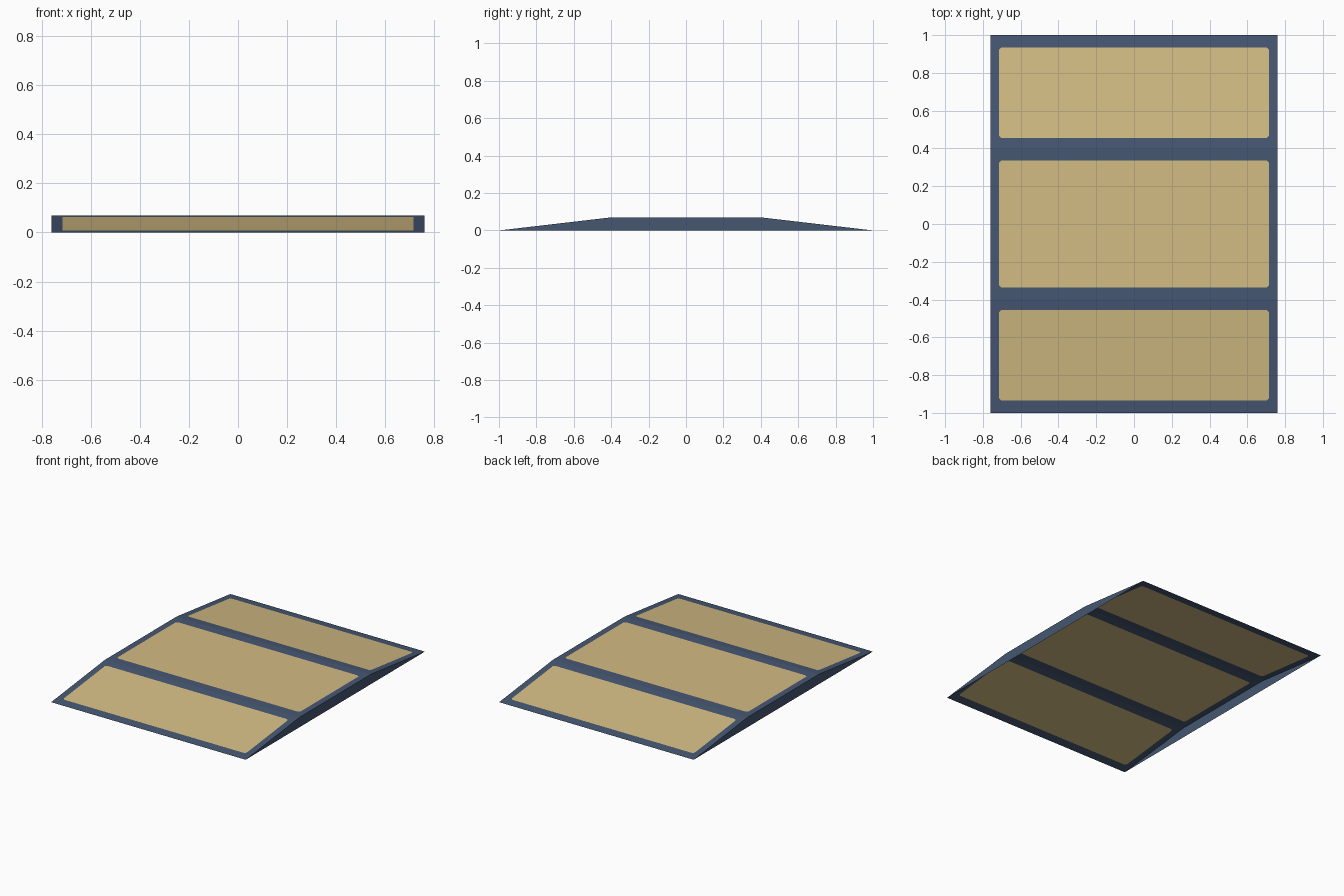
import bpy
import bmesh
from mathutils import Vector

cube = bpy.data.objects.get("Cube")
if cube:
    bpy.data.objects.remove(cube, do_unlink=True)

HALF_WIDTH, HALF_LENGTH, FLAT, HEIGHT = 0.76, 1.0, 0.4, 0.07
PANEL_HALF_WIDTH, CORNER = 0.715, 0.012


def material(name, color):
    mat = bpy.data.materials.new(name)
    mat.use_nodes = True
    mat.diffuse_color = color
    mat.node_tree.nodes["Principled BSDF"].inputs["Base Color"].default_value = color
    return mat


FRAME = material("slate blue", (0.061, 0.096, 0.168, 1))
PANEL = material("sand", (0.650, 0.500, 0.230, 1))


def on_deck(x, y):
    """Point on the folded deck: flat in the middle, sloping to both ends."""
    return Vector((x, y, HEIGHT * min(1, (HALF_LENGTH - abs(y)) / (HALF_LENGTH - FLAT))))


def make_object(name, bm):
    bmesh.ops.remove_doubles(bm, verts=bm.verts, dist=0.0001)
    mesh = bpy.data.meshes.new(name)
    bm.to_mesh(mesh)
    bm.free()
    for mat in (FRAME, PANEL):
        mesh.materials.append(mat)
    bpy.context.collection.objects.link(bpy.data.objects.new(name, mesh))


def deck_section(name, y0, y1, panel0, panel1):
    """Rectangular border around a clipped-corner inlaid panel."""
    bm = bmesh.new()
    w, p, c = HALF_WIDTH, PANEL_HALF_WIDTH, CORNER
    outer = [bm.verts.new(on_deck(x, y)) for x, y in ((-w, y0), (w, y0), (w, y1), (-w, y1))]
    rim = [(-p, panel0 + c), (-p + c, panel0), (p - c, panel0), (p, panel0 + c),
           (p, panel1 - c), (p - c, panel1), (-p + c, panel1), (-p, panel1 - c)]
    inner = [bm.verts.new(on_deck(x, y)) for x, y in rim]
    bm.faces.new(inner).material_index = 1
    for k in range(4):
        n = (k + 1) % 4
        bm.faces.new((outer[k], outer[n], inner[2 * n], inner[2 * k + 1]))
        bm.faces.new((outer[k], inner[2 * k + 1], inner[2 * k]))
    make_object(name, bm)


# Three deck sections
deck_section("front_slope", -HALF_LENGTH, -FLAT, -0.935, -0.455)
deck_section("middle_deck", -FLAT, FLAT, -0.335, 0.335)
deck_section("back_slope", FLAT, HALF_LENGTH, 0.455, 0.935)

# Side walls; the underside stays open
for name, side in (("left_wall", 1), ("right_wall", -1)):
    bm = bmesh.new()
    ys = [-HALF_LENGTH, HALF_LENGTH, FLAT, -FLAT]
    bm.faces.new([bm.verts.new(on_deck(side * HALF_WIDTH, side * y)) for y in ys])
    make_object(name, bm)
